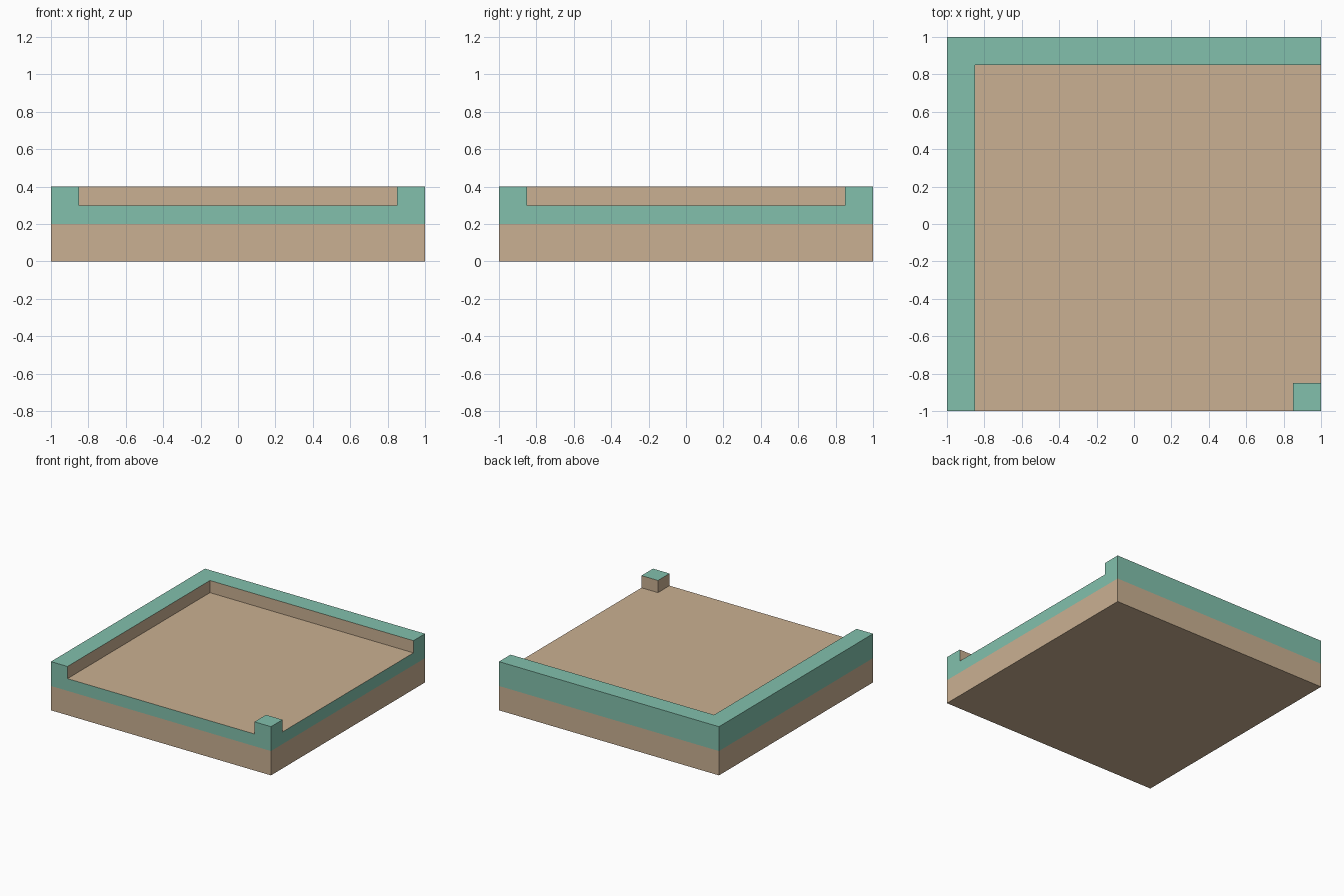
import bpy
import bmesh
from mathutils import Matrix, Vector

cube = bpy.data.objects.get("Cube")
if cube:
    bpy.data.objects.remove(cube, do_unlink=True)

BAND, FLOOR, TOP, INNER = 0.2, 0.3, 0.4, 0.85


def make_material(name, rgb):
    mat = bpy.data.materials.new(name)
    mat.use_nodes = True
    color = (*rgb, 1.0)
    mat.diffuse_color = color
    mat.node_tree.nodes["Principled BSDF"].inputs["Base Color"].default_value = color
    return mat


earth = make_material("tan earth", (0.59, 0.434, 0.287))
grass = make_material("teal grass", (0.223, 0.527, 0.413))

# Slab, cut along the rim lines and the colour band
bm = bmesh.new()
bmesh.ops.create_cube(bm, size=1, matrix=Matrix.Translation((0, 0, FLOOR / 2)) @ Matrix.Diagonal((2, 2, FLOOR, 1)))
cuts = [((0, 0, BAND), (0, 0, 1))]
for side in (-INNER, INNER):
    cuts += [((side, 0, 0), (1, 0, 0)), ((0, side, 0), (0, 1, 0))]
for point, normal in cuts:
    bmesh.ops.bisect_plane(bm, geom=bm.verts[:] + bm.edges[:] + bm.faces[:],
                           plane_co=point, plane_no=normal)


# Raised rim on the back and right sides, plus a post in the front left corner
def is_rim(face):
    c = face.calc_center_median()
    return face.normal.z > 0.9 and (c.x < -INNER or c.y > INNER or (c.x > INNER and c.y < -INNER))


bm.normal_update()
rim = [f for f in bm.faces if is_rim(f)]
raised = bmesh.ops.extrude_face_region(bm, geom=rim)["geom"]
bmesh.ops.translate(bm, vec=Vector((0, 0, TOP - FLOOR)),
                    verts=[g for g in raised if isinstance(g, bmesh.types.BMVert)])
bmesh.ops.delete(bm, geom=[f for f in rim if f.is_valid], context="FACES_ONLY")
bmesh.ops.recalc_face_normals(bm, faces=bm.faces[:])

# Grass on the rim tops and the upper outer walls, earth elsewhere
for f in bm.faces:
    c = f.calc_center_median()
    outer_wall = max(abs(c.x), abs(c.y)) > 0.99 and c.z > BAND
    f.material_index = int(outer_wall or c.z > TOP - 0.01)
bmesh.ops.dissolve_limit(bm, angle_limit=0.01, verts=bm.verts[:], edges=bm.edges[:],
                         delimit={"MATERIAL"})

mesh = bpy.data.meshes.new("corner_ground_tile")
bm.to_mesh(mesh)
bm.free()
mesh.materials.append(earth)
mesh.materials.append(grass)
tile = bpy.data.objects.new("corner_ground_tile", mesh)
bpy.context.collection.objects.link(tile)
